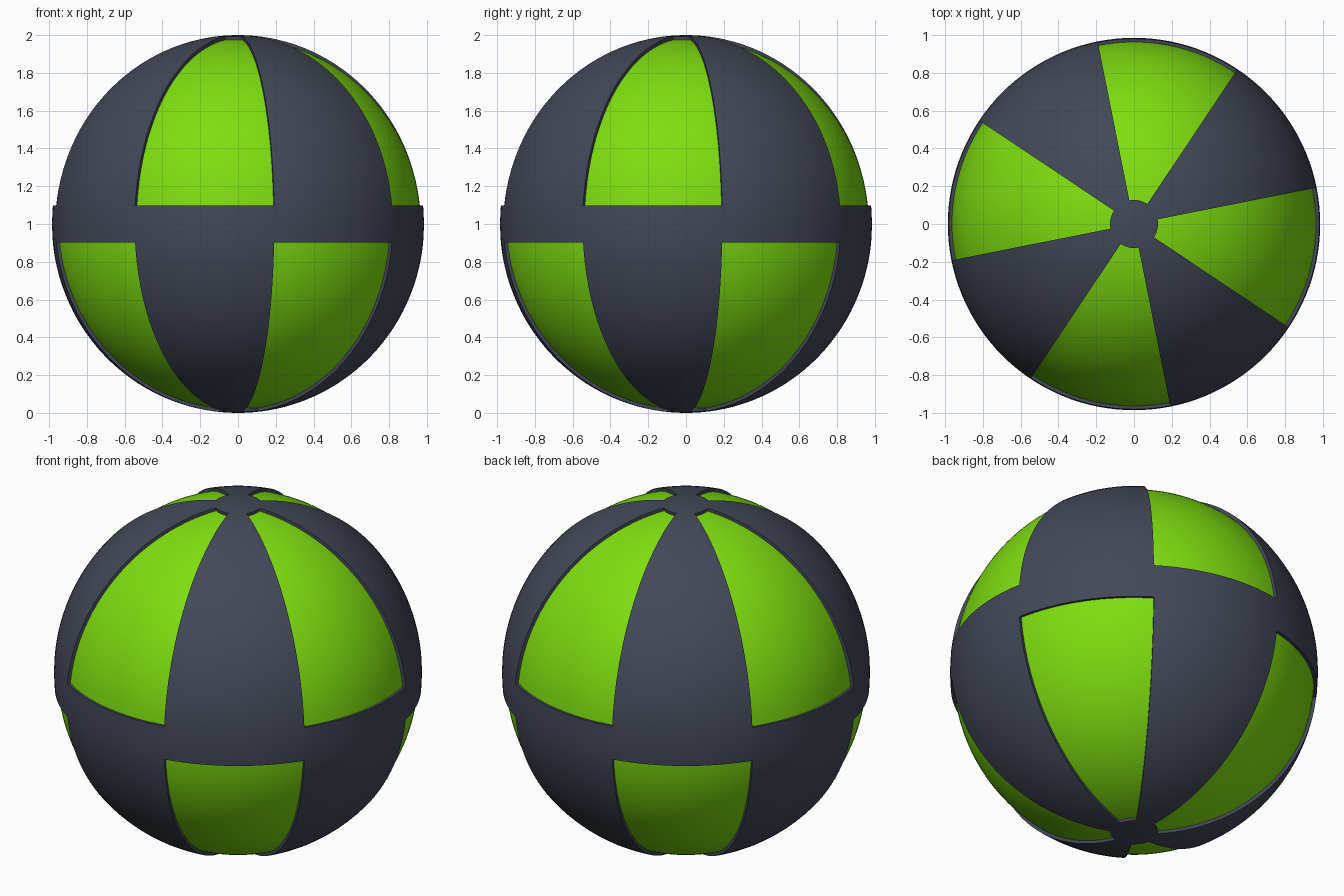
import bpy, bmesh, math

if "Cube" in bpy.data.objects:
    bpy.data.objects.remove(bpy.data.objects["Cube"])

RXY, RZ = 0.985, 1.0        # ball radii
DEPTH = 0.982               # scale of the recessed panels
SEG = 128                   # sides round the ball
BAND, CAP, N = 5.62, 82.6, 28   # latitude limits of a panel, rows in a panel

# Latitudes of the upper half, mirrored for the lower half
upper = [BAND + (CAP - BAND) * k / N for k in range(N + 1)] + [85.0, 87.5]
lats = [-a for a in reversed(upper)] + [0.0] + upper


def is_panel(lat, lon):
    """Four 45 degree panels per half, staggered between halves."""
    if not BAND < abs(lat) < CAP:
        return False
    return ((lon + 33.75) % 90 < 45) == (lat > 0)


def material(name, rgb):
    m = bpy.data.materials.new(name)
    m.diffuse_color = (*rgb, 1)
    m.use_nodes = True
    m.node_tree.nodes["Principled BSDF"].inputs["Base Color"].default_value = m.diffuse_color
    return m


def shell(name, panels, scale, mat):
    """Sphere patches: either the recessed panels or the raised frame."""
    bm = bmesh.new()
    rows = []
    for lat in lats:
        a = math.radians(lat)
        rows.append([bm.verts.new((scale * RXY * math.cos(a) * math.cos(t),
                                   scale * RXY * math.cos(a) * math.sin(t),
                                   scale * RZ * math.sin(a)))
                     for t in (2 * math.pi * i / SEG for i in range(SEG))])
    for j in range(len(lats) - 1):
        for i in range(SEG):
            k = (i + 1) % SEG
            lat = (lats[j] + lats[j + 1]) / 2
            if is_panel(lat, (i + 0.5) * 360 / SEG) == panels:
                bm.faces.new((rows[j][i], rows[j][k], rows[j + 1][k], rows[j + 1][i]))
    if not panels:
        # pole fans
        top = bm.verts.new((0, 0, scale * RZ))
        low = bm.verts.new((0, 0, -scale * RZ))
        for i in range(SEG):
            k = (i + 1) % SEG
            bm.faces.new((rows[-1][i], rows[-1][k], top))
            bm.faces.new((rows[0][k], rows[0][i], low))
        # step walls going in to the panels
        rim = [e for e in bm.edges if e.is_boundary]
        new = bmesh.ops.extrude_edge_only(bm, edges=rim)["geom"]
        for v in new:
            if isinstance(v, bmesh.types.BMVert):
                v.co *= DEPTH
    bmesh.ops.delete(bm, geom=[v for v in bm.verts if not v.link_faces], context='VERTS')
    me = bpy.data.meshes.new(name)
    bm.to_mesh(me)
    bm.free()
    me.materials.append(mat)
    ob = bpy.data.objects.new(name, me)
    ob.location.z = 1
    bpy.context.collection.objects.link(ob)
    bpy.ops.object.select_all(action='DESELECT')
    ob.select_set(True)
    bpy.context.view_layer.objects.active = ob
    bpy.ops.object.shade_smooth_by_angle(angle=math.radians(30))
    return ob


# Raised dark frame: equator band, ribs and pole caps
shell("ball_frame", False, 1.0, material("dark_grey", (0.055, 0.065, 0.098)))
# Recessed green panels
shell("ball_panels", True, DEPTH, material("green", (0.21, 0.73, 0.005)))
